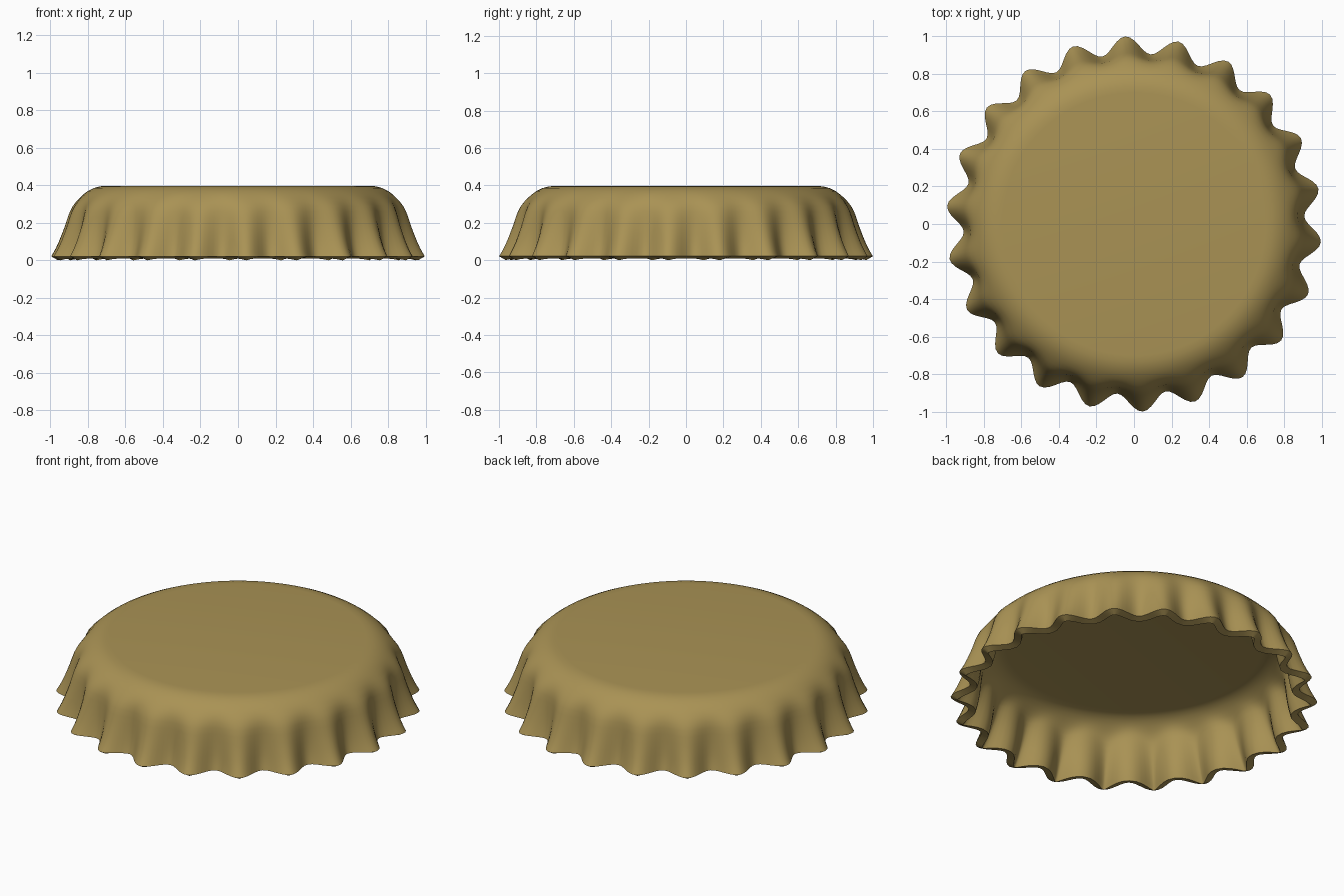
import bpy, bmesh, math

if "Cube" in bpy.data.objects:
    bpy.data.objects.remove(bpy.data.objects["Cube"])

TEETH, STEPS = 22, 12
PHASE = math.radians(92.6)
N = TEETH * STEPS
WALL = 0.042

# profile: z, radius on a ridge, radius in a groove
PROFILE = [
    (0.388, 0.700, 0.700), (0.385, 0.735, 0.735), (0.376, 0.768, 0.768),
    (0.360, 0.800, 0.800), (0.338, 0.830, 0.829), (0.310, 0.860, 0.852),
    (0.280, 0.884, 0.866), (0.250, 0.900, 0.873), (0.215, 0.913, 0.877),
    (0.175, 0.926, 0.881), (0.135, 0.941, 0.885), (0.095, 0.957, 0.890),
    (0.060, 0.973, 0.896), (0.034, 0.987, 0.902), (0.012, 1.000, 0.908),
]

# crimped outer shell, lofted ring by ring from the flat top
bm = bmesh.new()
rings = []
for z, ridge, groove in PROFILE:
    ring = []
    for i in range(N):
        a = PHASE + 2 * math.pi * i / N
        w = 0.5 + 0.5 * math.cos(TEETH * (a - PHASE))
        r = groove + (ridge - groove) * w
        ring.append(bm.verts.new((r * math.cos(a), r * math.sin(a), z)))
    rings.append(ring)
bm.faces.new(rings[0])
for upper, lower in zip(rings, rings[1:]):
    for i in range(N):
        j = (i + 1) % N
        bm.faces.new((upper[i], lower[i], lower[j], upper[j]))
bmesh.ops.recalc_face_normals(bm, faces=bm.faces)
top = max(bm.faces, key=lambda f: len(f.verts))
if top.normal.z < 0:
    bmesh.ops.reverse_faces(bm, faces=bm.faces)

mesh = bpy.data.meshes.new("bottle_cap")
bm.to_mesh(mesh)
bm.free()
cap = bpy.data.objects.new("bottle_cap", mesh)
bpy.context.collection.objects.link(cap)

# sheet thickness, grown inwards
solid = cap.modifiers.new("thickness", 'SOLIDIFY')
solid.thickness = WALL
solid.offset = -1
bpy.context.view_layer.objects.active = cap
cap.select_set(True)
bpy.ops.object.modifier_apply(modifier=solid.name)

# rest the rim on the ground
low = min(v.co.z for v in cap.data.vertices)
for v in cap.data.vertices:
    v.co.z -= low
    if v.co.z > 0.2:
        continue
bpy.ops.object.shade_smooth_by_angle(angle=math.radians(40))

# brass finish
mat = bpy.data.materials.new("brass")
mat.diffuse_color = (0.40, 0.29, 0.09, 1)
mat.use_nodes = True
mat.node_tree.nodes["Principled BSDF"].inputs["Base Color"].default_value = mat.diffuse_color
cap.data.materials.append(mat)
